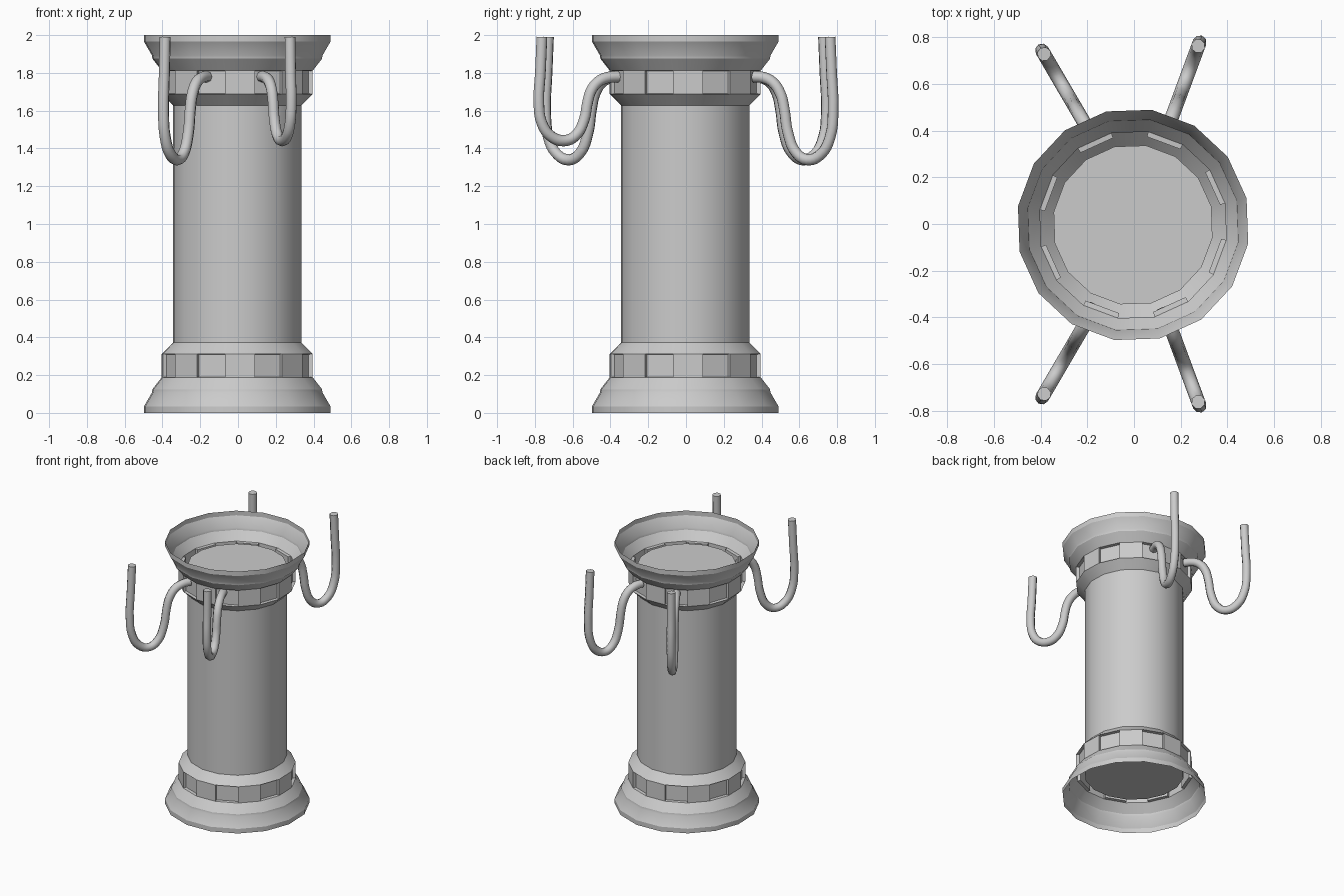
import bpy, bmesh
from math import cos, sin, pi, radians

if "Cube" in bpy.data.objects:
    bpy.data.objects.remove(bpy.data.objects["Cube"])

SIDES = 16
TURN = radians(2)
CX, CY = -0.004, -0.004


def finish(bm, name):
    mesh = bpy.data.meshes.new(name)
    bm.to_mesh(mesh)
    bm.free()
    ob = bpy.data.objects.new(name, mesh)
    bpy.context.collection.objects.link(ob)
    bpy.context.view_layer.objects.active = ob
    ob.select_set(True)
    bpy.ops.object.shade_smooth_by_angle(angle=radians(30))
    ob.select_set(False)
    return ob


def rings(bm, profile):
    """Stack 16-sided rings and bridge them; returns rings and rows of side faces."""
    loops = []
    for r, z in profile:
        angles = [TURN + (i - 0.5) * 2 * pi / SIDES for i in range(SIDES)]
        loops.append([bm.verts.new((CX + r * cos(a), CY + r * sin(a), z)) for a in angles])
    rows = []
    for lo, hi in zip(loops, loops[1:]):
        rows.append([bm.faces.new((lo[i], lo[(i + 1) % SIDES], hi[(i + 1) % SIDES], hi[i]))
                     for i in range(SIDES)])
    return loops, rows


# Shaft, capped inside both collars
bm = bmesh.new()
loops, _ = rings(bm, [(0.345, 0.18), (0.345, 1.82)])
bm.faces.new(loops[0][::-1])
bm.faces.new(loops[1])
finish(bm, "shaft")

# Flared open collars with every other band panel recessed
flare = [(0.5, 0), (0.5, 0.035), (0.457, 0.108), (0.455, 0.125),
         (0.405, 0.188), (0.405, 0.312), (0.345, 0.372)]


def collar(name, profile, band):
    bm = bmesh.new()
    _, rows = rings(bm, profile)
    for f in bm.faces:
        f.smooth = True
    bm.normal_update()
    bmesh.ops.inset_individual(bm, faces=rows[band][1::2], thickness=0.003, depth=-0.022)
    ob = finish(bm, name)
    # keep the panels of the band flat
    for p in ob.data.polygons:
        zs = [ob.data.vertices[v].co.z for v in p.vertices]
        lo, hi = profile[band][1], profile[band + 1][1]
        if min(zs) > lo - 0.001 and max(zs) < hi + 0.001:
            p.use_smooth = False


collar("bottom_collar", flare, 4)
collar("top_collar", [(r, 2 - z) for r, z in reversed(flare)], 1)

# Hooked pipes: (fraction outwards, height) swept from the band to the tip
hook = [(-0.03, 1.78), (0.1, 1.775), (0.22, 1.75), (0.32, 1.69), (0.37, 1.61), (0.42, 1.48),
        (0.53, 1.375), (0.68, 1.34), (0.85, 1.37), (0.97, 1.46), (1.01, 1.6),
        (0.99, 1.8), (0.97, 1.99)]


def pipe(name, start, end, drop):
    cu = bpy.data.curves.new(name, 'CURVE')
    cu.dimensions = '3D'
    cu.bevel_depth = 0.03
    cu.bevel_resolution = 2
    cu.resolution_u = 4
    cu.use_fill_caps = True
    sp = cu.splines.new('BEZIER')
    sp.bezier_points.add(len(hook) - 1)
    for bp, (s, z) in zip(sp.bezier_points, hook):
        if z < 1.78:
            z = 1.78 - (1.78 - z) * drop
        bp.co = (start[0] + (end[0] - start[0]) * s, start[1] + (end[1] - start[1]) * s, z)
        bp.handle_left_type = bp.handle_right_type = 'AUTO'
    ob = bpy.data.objects.new(name, cu)
    bpy.context.collection.objects.link(ob)


pipe("front_left_pipe", (-0.17, -0.36), (-0.392, -0.74), 1.0)
pipe("front_right_pipe", (0.13, -0.37), (0.28, -0.775), 0.77)
pipe("back_left_pipe", (-0.17, 0.36), (-0.392, 0.74), 1.0)
pipe("back_right_pipe", (0.13, 0.37), (0.28, 0.775), 1.0)
